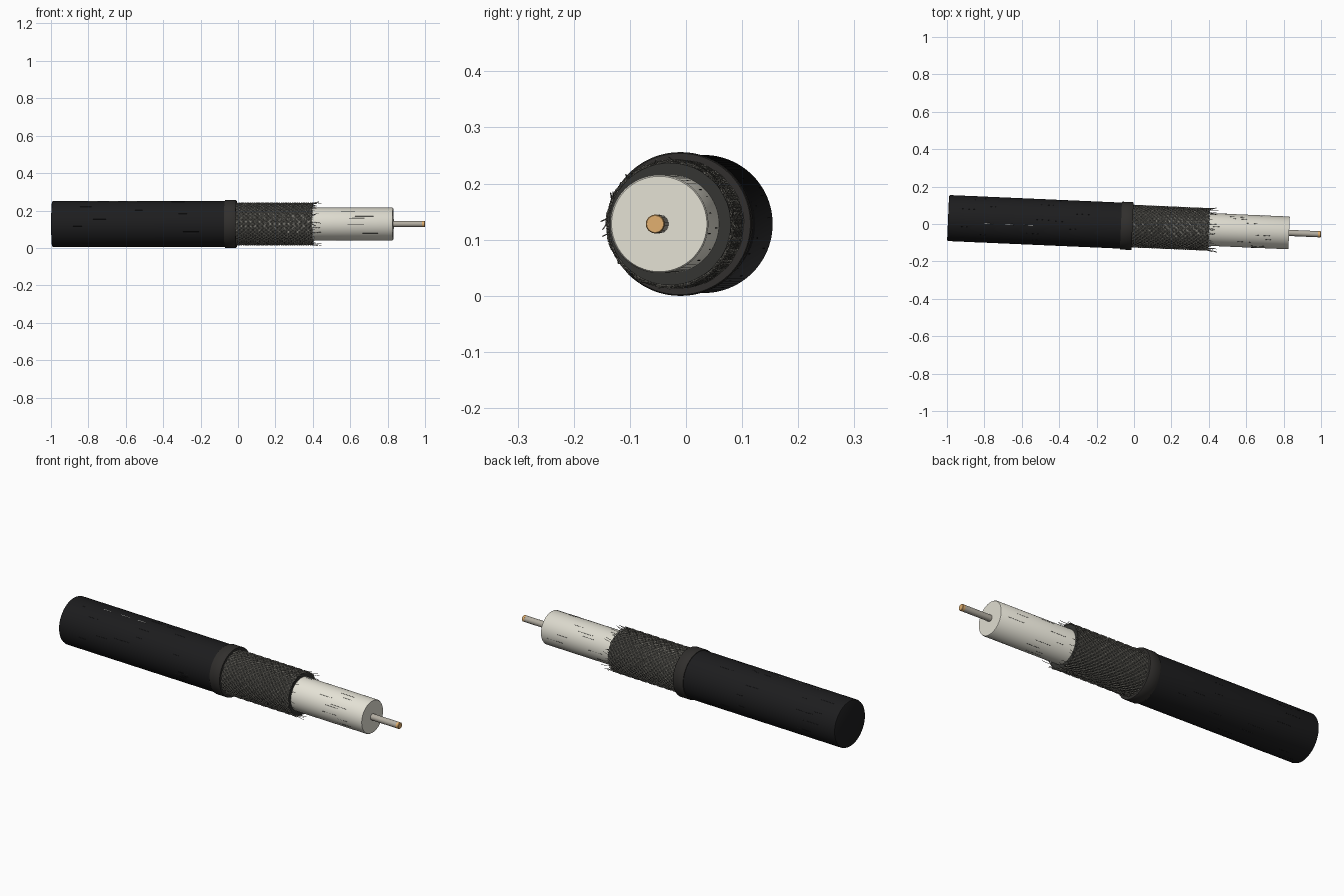
import bpy, bmesh, math, random
from mathutils import Matrix

if "Cube" in bpy.data.objects:
    bpy.data.objects.remove(bpy.data.objects["Cube"])

random.seed(4)
TAU = math.tau
# The cable lies along local x and is turned slightly about z
PLACE = Matrix.Translation((0, -0.0115, 0.128)) @ Matrix.Rotation(math.radians(-2.5), 4, 'Z')


def material(name, rgb):
    m = bpy.data.materials.new(name)
    m.diffuse_color = (*rgb, 1)
    m.use_nodes = True
    m.node_tree.nodes["Principled BSDF"].inputs["Base Color"].default_value = m.diffuse_color
    return m


BLACK = material("black_rubber", (0.012, 0.012, 0.013))
DARK = material("cut_rubber", (0.03, 0.028, 0.026))
FOIL = material("dark_foil", (0.035, 0.035, 0.032))
WIRE = material("braid_wire", (0.24, 0.23, 0.20))
CREAM = material("cream_plastic", (0.77, 0.75, 0.66))
TIN = material("tinned_metal", (0.45, 0.42, 0.36))
COPPER = material("copper", (0.75, 0.43, 0.16))
MARK = material("pale_print", (0.6, 0.6, 0.57))


def polar(x, r, a):
    return (x, r * math.cos(a), r * math.sin(a))


def lathe(name, profile, mat, sides=96, closed=False):
    """Spin (x, radius) points about the cable axis; cap open profiles."""
    bm = bmesh.new()
    rings = [[bm.verts.new(polar(x, r, TAU * i / sides)) for i in range(sides)]
             for x, r in profile]
    pairs = list(zip(rings, rings[1:]))
    if closed:
        pairs.append((rings[-1], rings[0]))
    for a, b in pairs:
        for i in range(sides):
            j = (i + 1) % sides
            bm.faces.new((a[i], a[j], b[j], b[i]))
    if not closed:
        bm.faces.new(rings[0])
        bm.faces.new(rings[-1])
    bmesh.ops.recalc_face_normals(bm, faces=bm.faces)
    me = bpy.data.meshes.new(name)
    bm.to_mesh(me)
    bm.free()
    ob = bpy.data.objects.new(name, me)
    bpy.context.collection.objects.link(ob)
    me.materials.append(mat)
    ob.matrix_world = PLACE
    bpy.ops.object.select_all(action='DESELECT')
    ob.select_set(True)
    bpy.context.view_layer.objects.active = ob
    bpy.ops.object.shade_smooth_by_angle(angle=math.radians(35))
    return ob


def wires(name, paths, radius, mat):
    """Thin round wires through each list of points."""
    cu = bpy.data.curves.new(name, 'CURVE')
    cu.dimensions = '3D'
    cu.bevel_depth = radius
    cu.bevel_resolution = 0
    cu.use_fill_caps = True
    for path in paths:
        sp = cu.splines.new('POLY')
        sp.points.add(len(path) - 1)
        for p, co in zip(sp.points, path):
            p.co = (*co, 1)
    cu.materials.append(mat)
    ob = bpy.data.objects.new(name, cu)
    bpy.context.collection.objects.link(ob)
    ob.matrix_world = PLACE


# Outer jacket and its trimmed collar
lathe("jacket", [(-0.995, 0.117), (-0.993, 0.121), (-0.987, 0.123), (-0.01, 0.123)], BLACK)
lathe("jacket_collar", [(-0.07, 0.1215), (-0.07, 0.126), (-0.067, 0.128), (-0.011, 0.128),
                        (-0.008, 0.126), (-0.008, 0.104), (-0.05, 0.104)], DARK, closed=True)

# Foil sleeve beneath the braid
lathe("foil_sleeve", [(-0.02, 0.109), (0.398, 0.109), (0.398, 0.085), (-0.02, 0.085)],
      FOIL, closed=True)

# Insulator, conductor and bare copper tip
lathe("insulator", [(0.0, 0.0875), (0.826, 0.0875), (0.83, 0.085)], CREAM)
lathe("conductor", [(0.80, 0.0165), (0.988, 0.0165)], TIN, 32)
lathe("conductor_tip", [(0.985, 0.0167), (0.998, 0.0167), (1.0, 0.015)], COPPER, 32)

# Woven braid: two opposed sets of helical wires passing over and under
CARRIERS, STEPS, TURN = 32, 100, 3.4
braid = []
for side in (1, -1):
    for c in range(CARRIERS):
        for offset in (-0.022, 0.022):
            path = []
            for k in range(STEPS + 1):
                t = k / STEPS
                sweep = TURN * t
                a = TAU * c / CARRIERS + offset + side * sweep
                weave = side * math.sin(sweep * CARRIERS + math.pi * c) * 0.0018
                path.append(polar(-0.012 + 0.414 * t, 0.1115 + weave, a))
            braid.append(path)
wires("braid", braid, 0.0017, WIRE)

# Frayed wire ends at the cut edge of the braid
frays = []
for i in range(40):
    a = TAU * i / 40 + random.uniform(-0.06, 0.06)
    length = random.uniform(0.01, 0.05)
    twist = random.uniform(-0.15, 0.15)
    lift = random.uniform(0.0, 0.009)
    frays.append([polar(0.385 + (0.015 + length) * t, 0.112 + lift * t * t, a + twist * t)
                  for t in (0, 0.33, 0.66, 1)])
wires("braid_frays", frays, 0.0012, WIRE)


# Fine lengthwise scuffs on the smooth layers
def scuffs(name, count, x0, x1, radius, mat):
    paths = []
    for i in range(count):
        a = TAU * i / count + random.uniform(-0.1, 0.1)
        x = random.uniform(x0, x1 - 0.1)
        paths.append([polar(x, radius, a), polar(x + random.uniform(0.04, 0.1), radius, a)])
    wires(name, paths, 0.001, mat)


scuffs("jacket_scuffs", 36, -0.95, -0.08, 0.1227, BLACK)
scuffs("insulator_scuffs", 22, 0.41, 0.80, 0.0872, FOIL)

# Three pale dashes printed along the top of the jacket
top = math.radians(99)
wires("jacket_dashes", [[polar(x, 0.1228, top), polar(x + 0.05, 0.1228, top)]
                        for x in (-0.80, -0.69, -0.59)], 0.0015, MARK)
